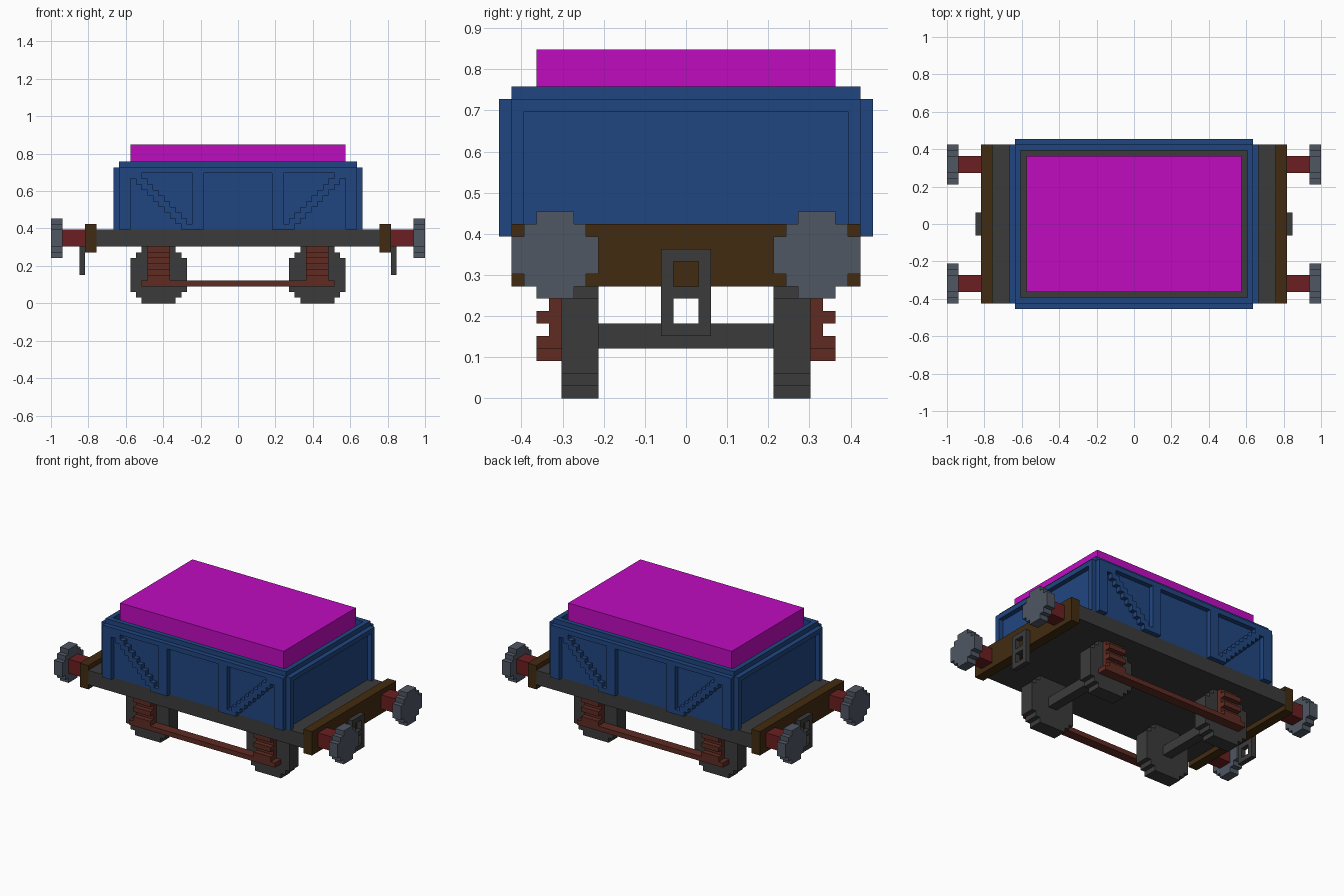
import bpy, bmesh
from mathutils import Vector

if "Cube" in bpy.data.objects:
    bpy.data.objects.remove(bpy.data.objects["Cube"], do_unlink=True)

U = 1 / 33  # one block of the stepped style


def material(name, rgb):
    lin = [((c / 255 + 0.055) / 1.055) ** 2.4 for c in rgb] + [1]
    m = bpy.data.materials.new(name)
    m.diffuse_color = lin
    m.use_nodes = True
    m.node_tree.nodes["Principled BSDF"].inputs["Base Color"].default_value = lin
    return m


BLUE = material("blue paint", (32, 70, 129))
MAGENTA = material("magenta load", (192, 12, 192))
GREY = material("dark grey iron", (59, 59, 59))
BROWN = material("brown timber", (66, 43, 16))
STEEL = material("slate steel", (79, 87, 99))
RUST = material("rust brown", (95, 43, 34))
RED = material("dark red", (107, 31, 33))


def finish(name, mat, bm):
    bmesh.ops.recalc_face_normals(bm, faces=bm.faces)
    mesh = bpy.data.meshes.new(name)
    bm.to_mesh(mesh)
    bm.free()
    mesh.materials.append(mat)
    ob = bpy.data.objects.new(name, mesh)
    bpy.context.collection.objects.link(ob)
    return ob


def boxes(name, mat, spans, sx=1, sy=1):
    """Boxes given as (x0, x1, y0, y1, z0, z1) in blocks, mirrored by sx and sy."""
    bm = bmesh.new()
    for x0, x1, y0, y1, z0, z1 in spans:
        made = bmesh.ops.create_cube(bm, size=1)["verts"]
        for v in made:
            v.co = Vector((sx * ((x0 + x1) / 2 + v.co.x * (x1 - x0)),
                           sy * ((y0 + y1) / 2 + v.co.y * (y1 - y0)),
                           (z0 + z1) / 2 + v.co.z * (z1 - z0))) * U
    return finish(name, mat, bm)


def stepped_disc(name, mat, rows, axis, centre, z0, d0, d1):
    """Stepped disc: widths per row (row width, row count), extruded along axis."""
    right, z = [], z0
    for width, count in rows:
        right += [(width / 2, z), (width / 2, z + count)]
        z += count
    outline = right + [(-a, b) for a, b in reversed(right)]
    bm = bmesh.new()
    verts = []
    for a, b in outline:
        co = (d0, centre + a, b) if axis == "x" else (centre + a, d0, b)
        verts.append(bm.verts.new(Vector(co) * U))
    face = bm.faces.new(verts)
    made = bmesh.ops.extrude_face_region(bm, geom=[face])["geom"]
    shift = (d1 - d0) * U
    for v in made:
        if isinstance(v, bmesh.types.BMVert):
            v.co += Vector((shift, 0, 0) if axis == "x" else (0, shift, 0))
    return finish(name, mat, bm)


ENDS = (("left", 1), ("right", -1))
SIDES = (("front", -1), ("back", 1))

# Chassis and load
boxes("chassis", GREY, [(-25, 25, -14, 14, 10, 13)])
boxes("load", MAGENTA, [(-19, 19, -12, 12, 13, 28)])

# Long walls with posts, top rail and stepped diagonal braces
for side, sy in SIDES:
    boxes(side + "_wall", BLUE, [(-21, 21, 13, 14, 13, 25)], sy=sy)
    boxes(side + "_top_rail", BLUE, [(-21, 21, 14, 15, 23, 24)], sy=sy)
    for end, sx in ENDS:
        tag = side + "_" + end
        boxes(tag + "_posts", BLUE,
              [(19, 21, 14, 15, 13, 23), (6, 8, 14, 15, 13, 23)], sx, sy)
        boxes(tag + "_brace", BLUE,
              [(17 - k, 19 - k, 14, 15, 22 - k, 23 - k) for k in range(10)], sx, sy)

for end, sx in ENDS:
    # End walls with a raised frame
    boxes(end + "_end_wall", BLUE, [(20, 21, -13, 13, 13, 25)], sx)
    boxes(end + "_end_frame", BLUE,
          [(21, 22, -14, 14, 23, 24), (21, 22, 13, 14, 13, 23),
           (21, 22, -14, -13, 13, 23)], sx)
    # Buffer beam and coupling link
    boxes(end + "_buffer_beam", BROWN, [(25, 27, -14, 14, 9, 14)], sx)
    boxes(end + "_coupling", GREY,
          [(27, 28, -2, -1, 5, 12), (27, 28, 1, 2, 5, 12),
           (27, 28, -1, 1, 5, 6), (27, 28, -1, 1, 8, 9),
           (27, 28, -1, 1, 11, 12)], sx)
    # Axle
    boxes(end + "_axle", GREY, [(13, 15, -7, 7, 4, 6)], sx)

    for side, sy in SIDES:
        tag = side + "_" + end
        # Buffers
        boxes(tag + "_buffer_shaft", RED, [(27, 31, 9, 12, 10, 13)], sx, sy)
        stepped_disc(tag + "_buffer_head", STEEL,
                     [(3, 1), (5, 1), (7, 3), (5, 1), (3, 1)],
                     "x", sy * 10.5, 8, sx * 31, sx * 33)
        # Wheels
        stepped_disc(tag + "_wheel", GREY,
                     [(6, 1), (8, 1), (10, 6), (8, 1), (6, 1)],
                     "y", sx * 14, 0, sy * 7, sy * 10)
        # Leaf springs, alternating in depth
        boxes(tag + "_spring", RUST,
              [(12, 16, 10, 12 if z % 2 == 0 else 11, z, z + 1)
               for z in range(4, 10)], sx, sy)

# Tie bars joining the springs
for side, sy in SIDES:
    boxes(side + "_tie_bar", RUST, [(-17, 17, 10, 12, 3, 4)], sy=sy)
